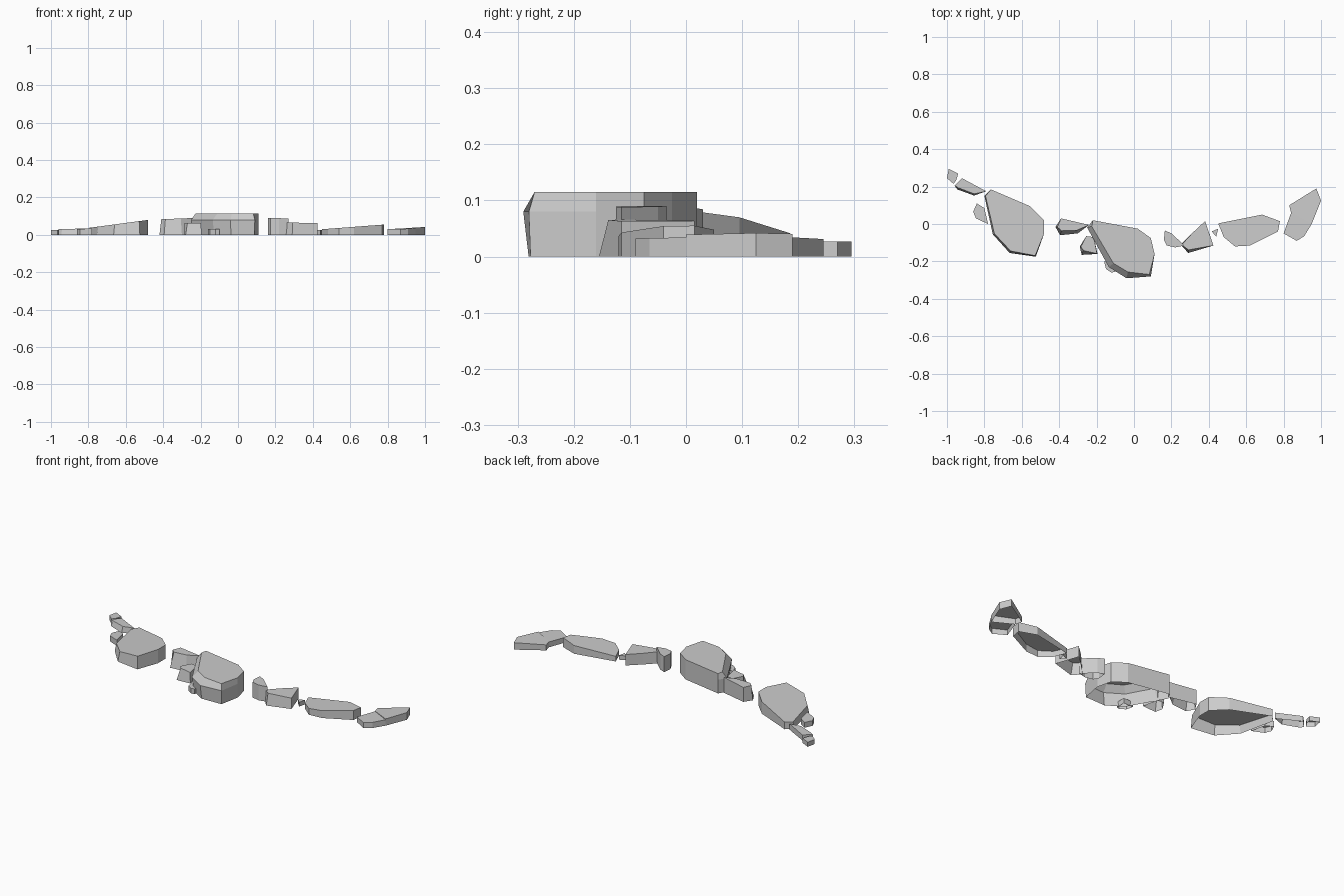
import bpy
import bmesh
from mathutils import Vector

cube = bpy.data.objects.get("Cube")
if cube:
    bpy.data.objects.remove(cube)

grey = bpy.data.materials.new("stone grey")
grey.use_nodes = True
colour = (0.6, 0.6, 0.6, 1)
grey.diffuse_color = colour
grey.node_tree.nodes["Principled BSDF"].inputs["Base Color"].default_value = colour

FRONT = Vector((-0.45, -0.9))


def inset(points, amount):
    """Pull the front-facing corners of a clockwise outline inward."""
    result = []
    count = len(points)
    for i, point in enumerate(points):
        along = (points[(i + 1) % count] - points[i - 1]).normalized()
        outward = Vector((-along.y, along.x))
        result.append(point - outward * amount * max(0, outward.dot(FRONT)))
    return result


def stone(name, outline, left_height, right_height, draft=0, shoulder=None):
    """Open-bottomed stone with a flat, tilted top and a leaning front."""
    outline = [Vector(p) for p in outline]
    low = min(p.x for p in outline)
    span = max(p.x for p in outline) - low

    def top_z(p):
        return left_height + (right_height - left_height) * (p.x - low) / span

    foot = inset(outline, 0.01) if shoulder else outline
    levels = [[(p.x, p.y, 0) for p in foot]]
    if shoulder:
        levels.append([(p.x, p.y, shoulder) for p in outline])
    levels.append([(p.x, p.y, top_z(p)) for p in inset(outline, draft)])

    bm = bmesh.new()
    rings = [[bm.verts.new(co) for co in reversed(level)] for level in levels]
    for lower, upper in zip(rings, rings[1:]):
        for i in range(len(lower)):
            j = (i + 1) % len(lower)
            bm.faces.new((lower[i], lower[j], upper[j], upper[i]))
    bm.faces.new(rings[-1])
    mesh = bpy.data.meshes.new(name)
    bm.to_mesh(mesh)
    bm.free()
    mesh.materials.append(grey)
    bpy.context.collection.objects.link(bpy.data.objects.new(name, mesh))


# Large stones
stone("large_middle_stone",
      [(-.25, -.02), (-.22, .02), (.02, -.025), (.09, -.075), (.11, -.16),
       (.09, -.28), (-.04, -.29), (-.135, -.23)], .115, .115, .035, .08)
stone("large_outer_stone",
      [(-.8, .15), (-.765, .185), (-.555, .095), (-.48, .02), (-.48, -.05),
       (-.525, -.175), (-.665, -.155), (-.755, -.055)], .037, .08, .012)

# Small stones beyond the large outer stone
stone("tip_pebble",
      [(-1, .245), (-.99, .295), (-.94, .27), (-.95, .235), (-.965, .215)],
      .027, .027)
stone("tip_stone",
      [(-.96, .205), (-.92, .245), (-.79, .175), (-.855, .152), (-.945, .185)],
      .03, .035, .01)
stone("side_pebble",
      [(-.86, .065), (-.84, .11), (-.8, .085), (-.78, 0), (-.845, .03)],
      .03, .035)

# Small stones around the large middle stone
stone("bridge_stone",
      [(-.42, -.015), (-.39, .03), (-.24, -.005), (-.3, -.05), (-.395, -.06)],
      .083, .09, .025)
stone("front_block",
      [(-.29, -.12), (-.255, -.065), (-.215, -.07), (-.195, -.16), (-.28, -.165)],
      .063, .063, .025)
stone("front_pebble",
      [(-.16, -.2), (-.1, -.2), (-.1, -.255), (-.12, -.26), (-.15, -.24)],
      .03, .03)

# Stones of the thinner arm
stone("arm_inner_stone",
      [(.16, -.085), (.165, -.035), (.2, -.05), (.27, -.115), (.22, -.125),
       (.175, -.115)], .09, .088)
stone("arm_wedge_stone",
      [(.25, -.11), (.31, -.05), (.38, .015), (.425, -.115), (.29, -.155)],
      .066, .063, .018)
stone("arm_pebble", [(.415, -.04), (.45, -.025), (.44, -.067)], .025, .025)
stone("arm_long_stone",
      [(.45, .003), (.685, .05), (.78, .015), (.77, -.04), (.62, -.115),
       (.54, -.12), (.48, -.07)], .03, .055)
stone("arm_end_low_stone",
      [(.8, -.05), (.84, .06), (.95, 0), (.91, -.065), (.87, -.09)], .03, .034)
stone("arm_end_tall_stone",
      [(.84, .06), (.83, .1), (.975, .19), (1, .125), (.95, 0)], .032, .042)
